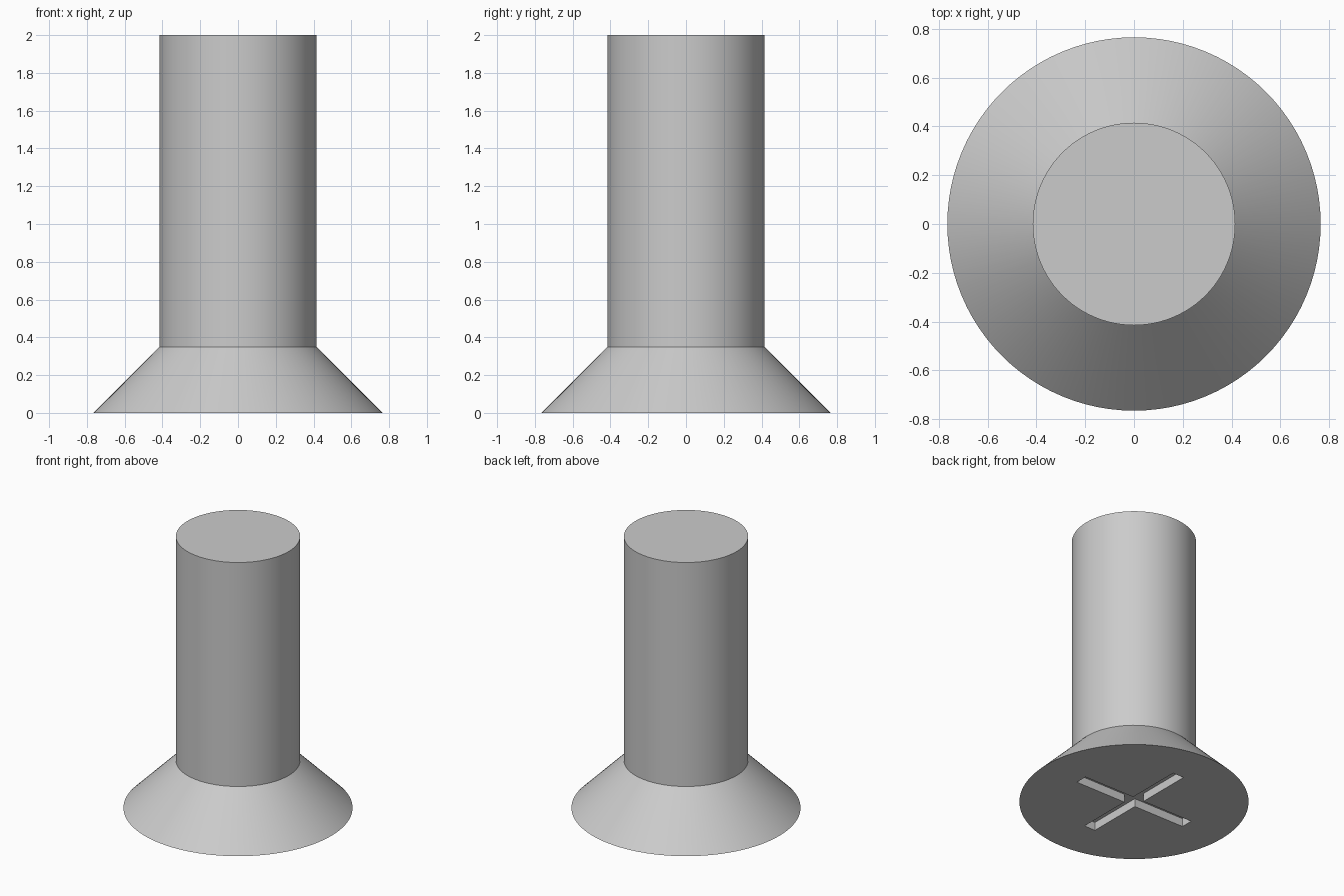
import bpy, bmesh, math
from mathutils import Matrix, Vector

if "Cube" in bpy.data.objects:
    bpy.data.objects.remove(bpy.data.objects["Cube"])

SEGMENTS = 96
HEAD_R, SHAFT_R = 0.765, 0.415
HEAD_H, TOTAL_H = 0.35, 2.0
ARM, HALF_W, DEPTH = 0.46, 0.045, 0.06

steel = bpy.data.materials.new("grey_steel")
steel.use_nodes = True
grey = (0.6, 0.6, 0.6, 1)
steel.diffuse_color = grey
steel.node_tree.nodes["Principled BSDF"].inputs["Base Color"].default_value = grey


def make_object(name, bm):
    bmesh.ops.recalc_face_normals(bm, faces=bm.faces)
    mesh = bpy.data.meshes.new(name)
    bm.to_mesh(mesh)
    bm.free()
    mesh.materials.append(steel)
    obj = bpy.data.objects.new(name, mesh)
    bpy.context.collection.objects.link(obj)
    return obj


# Screw body: flared head and plain shaft, turned from one profile
bm = bmesh.new()
rings = []
for radius, z in ((HEAD_R, 0), (SHAFT_R, HEAD_H), (SHAFT_R, TOTAL_H)):
    rings.append(bmesh.ops.create_circle(
        bm, segments=SEGMENTS, radius=radius,
        matrix=Matrix.Translation((0, 0, z)))["verts"])
for low, high in zip(rings, rings[1:]):
    for i in range(SEGMENTS):
        j = (i + 1) % SEGMENTS
        bm.faces.new((low[i], low[j], high[j], high[i]))
bm.faces.new(rings[0])
bm.faces.new(rings[-1])
screw = make_object("countersunk_screw", bm)

# Cross-shaped cutter for the drive recess under the head
bm = bmesh.new()
outline = []
for k in range(4):
    turn = Matrix.Rotation(k * math.pi / 2, 3, "Z")
    for x, y in ((ARM, -HALF_W), (ARM, HALF_W), (HALF_W, HALF_W)):
        outline.append(bm.verts.new(turn @ Vector((x, y, -0.1))))
base = bm.faces.new(outline)
top = bmesh.ops.extrude_face_region(bm, geom=[base])["geom"]
bmesh.ops.translate(bm, vec=(0, 0, 0.1 + DEPTH),
                    verts=[g for g in top if isinstance(g, bmesh.types.BMVert)])
cutter = make_object("recess_cutter", bm)
cutter.hide_render = True

# Cut the recess, then drop the cutter
cut = screw.modifiers.new("cross_recess", "BOOLEAN")
cut.operation = "DIFFERENCE"
cut.solver = "EXACT"
cut.object = cutter
bpy.context.view_layer.objects.active = screw
screw.select_set(True)
bpy.ops.object.modifier_apply(modifier=cut.name)
bpy.data.objects.remove(cutter)

# Smooth round sides, crisp rims
bpy.ops.object.shade_smooth_by_angle(angle=math.radians(30))
